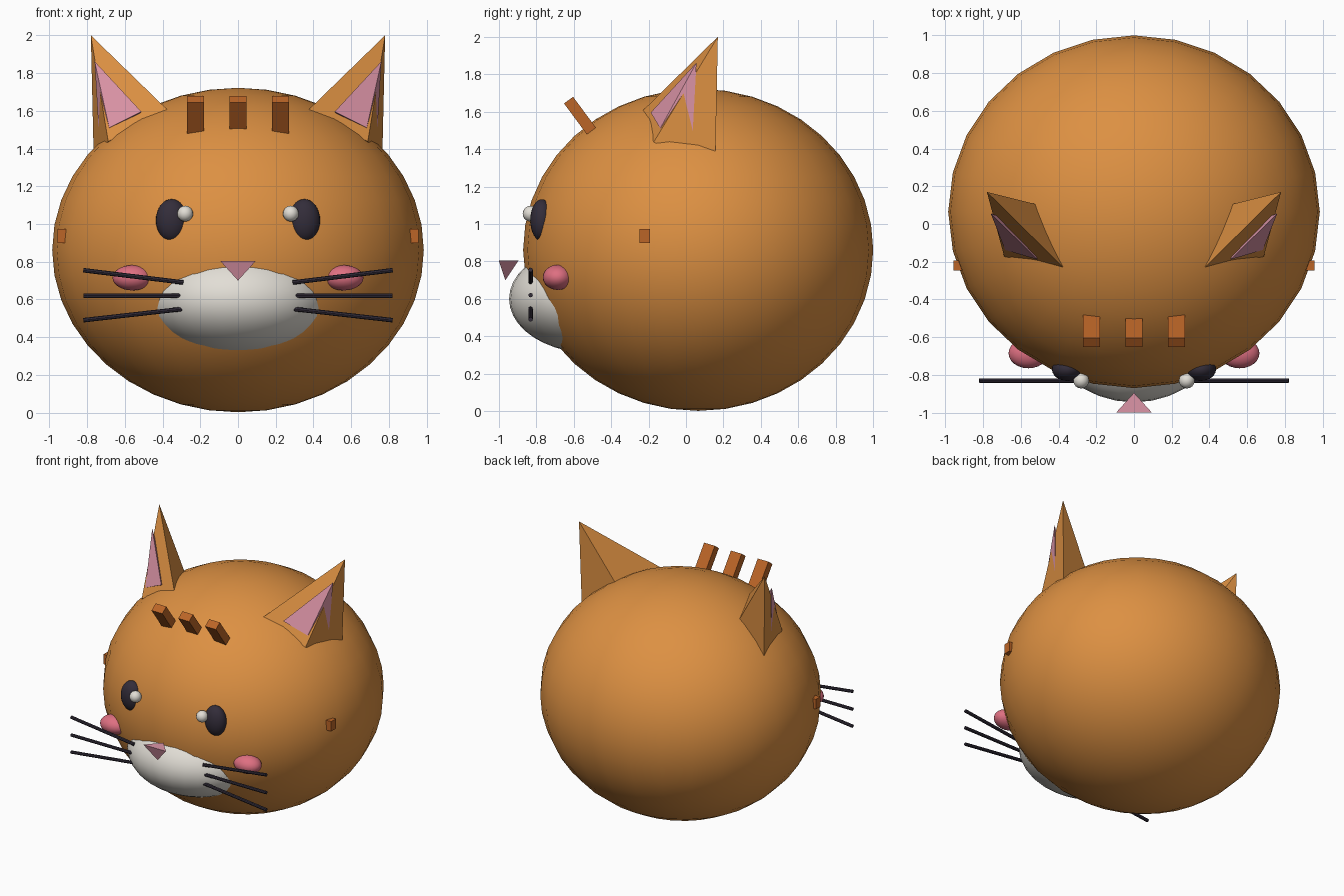
import bpy
import bmesh
import math
from mathutils import Vector, Matrix

cube = bpy.data.objects.get("Cube")
if cube:
    bpy.data.objects.remove(cube, do_unlink=True)


def material(name, rgb):
    mat = bpy.data.materials.new(name)
    mat.use_nodes = True
    mat.diffuse_color = (*rgb, 1)
    mat.node_tree.nodes["Principled BSDF"].inputs["Base Color"].default_value = (*rgb, 1)
    return mat


ORANGE = material("orange_fur", (0.72, 0.28, 0.055))
STRIPE = material("dark_orange", (0.50, 0.13, 0.02))
WHITE = material("warm_white", (0.76, 0.73, 0.67))
DARK = material("dark_violet", (0.033, 0.026, 0.042))
PINK = material("soft_pink", (0.72, 0.30, 0.39))
CHEEK = material("cheek_pink", (0.73, 0.16, 0.22))


def finish(name, bm, mat, smooth=False):
    bmesh.ops.recalc_face_normals(bm, faces=bm.faces)
    mesh = bpy.data.meshes.new(name)
    for face in bm.faces:
        face.smooth = smooth
    bm.to_mesh(mesh)
    bm.free()
    mesh.materials.append(mat)
    obj = bpy.data.objects.new(name, mesh)
    bpy.context.collection.objects.link(obj)
    return obj


def ellipsoid(name, centre, radii, mat, segments=24, rings=16):
    bm = bmesh.new()
    place = Matrix.Translation(centre) @ Matrix.Diagonal((*radii, 1))
    bmesh.ops.create_uvsphere(bm, u_segments=segments, v_segments=rings, radius=1, matrix=place)
    return finish(name, bm, mat, True)


def box(name, centre, size, mat, tilt=0):
    bm = bmesh.new()
    place = Matrix.Translation(centre) @ Matrix.Rotation(tilt, 4, "X") @ Matrix.Diagonal((*size, 1))
    bmesh.ops.create_cube(bm, size=1, matrix=place)
    return finish(name, bm, mat)


def pyramid(name, tip, side, height, wide, narrow, mat):
    """Four-sided spike leaning out and back, its base a diamond."""
    axis = Vector((-0.341 * side, -0.335, -0.877)).normalized()
    u = Vector((-0.28 * side, -0.278, 0.213)).normalized()
    v = axis.cross(u)
    tip = Vector(tip)
    base = tip + axis * height
    offsets = (u * wide, v * narrow, -u * wide, -v * narrow)
    bm = bmesh.new()
    top = bm.verts.new(tip)
    ring = [bm.verts.new(base + o * height) for o in offsets]
    bm.faces.new(ring)
    for i in range(4):
        bm.faces.new((top, ring[i], ring[(i + 1) % 4]))
    return finish(name, bm, mat)


def rod(name, start, end, radius, mat):
    start, end = Vector(start), Vector(end)
    line = end - start
    place = Matrix.Translation((start + end) / 2) @ line.to_track_quat("Z", "Y").to_matrix().to_4x4()
    bm = bmesh.new()
    bmesh.ops.create_cone(bm, cap_ends=True, segments=8, radius1=radius, radius2=radius,
                          depth=line.length, matrix=place)
    return finish(name, bm, mat)


# Head and muzzle
ellipsoid("head", (0, 0.065, 0.862), (0.985, 0.935, 0.86), ORANGE, 28, 20)
ellipsoid("muzzle", (0, -0.5, 0.6), (0.49, 0.445, 0.29), WHITE, 32, 20)

# Nose: three-sided spike pointing down
bm = bmesh.new()
corners = [bm.verts.new(p) for p in ((-0.095, -1, 0.805), (0.095, -1, 0.805), (0, -0.895, 0.805))]
point = bm.verts.new((0, -0.965, 0.7))
bm.faces.new(corners)
for i in range(3):
    bm.faces.new((point, corners[i], corners[(i + 1) % 3]))
finish("nose", bm, PINK)

# Paired parts
for label, s in (("left", 1), ("right", -1)):
    pyramid(label + "_ear", (0.78 * s, 0.17, 2), s, 0.64, 0.505, 0.281, ORANGE)
    pyramid(label + "_inner_ear", (0.76 * s, 0.056, 1.862), s, 0.4, 0.445, 0.21, PINK)
    ellipsoid(label + "_eye", (0.352 * s, -0.77, 1.02), (0.083, 0.062, 0.112), DARK)
    ellipsoid(label + "_eye_glint", (0.28 * s, -0.83, 1.055), (0.042,) * 3, WHITE, 16, 10)
    ellipsoid(label + "_cheek", (0.56 * s, -0.685, 0.715), (0.105, 0.08, 0.067), CHEEK)
    box(label + "_side_mark", (0.9 * s, -0.22, 0.936), (0.112, 0.055, 0.075), STRIPE)
    for level, inner, outer in (("upper", 0.69, 0.755), ("middle", 0.62, 0.62), ("lower", 0.55, 0.49)):
        rod(f"{label}_{level}_whisker", (0.29 * s, -0.83, inner), (0.82 * s, -0.83, outer), 0.012, DARK)

# Forehead stripes
for label, x in (("right", -0.225), ("middle", 0), ("left", 0.225)):
    box(label + "_forehead_stripe", (x, -0.55, 1.557), (0.09, 0.26, 0.06), STRIPE, math.radians(-53.5))
